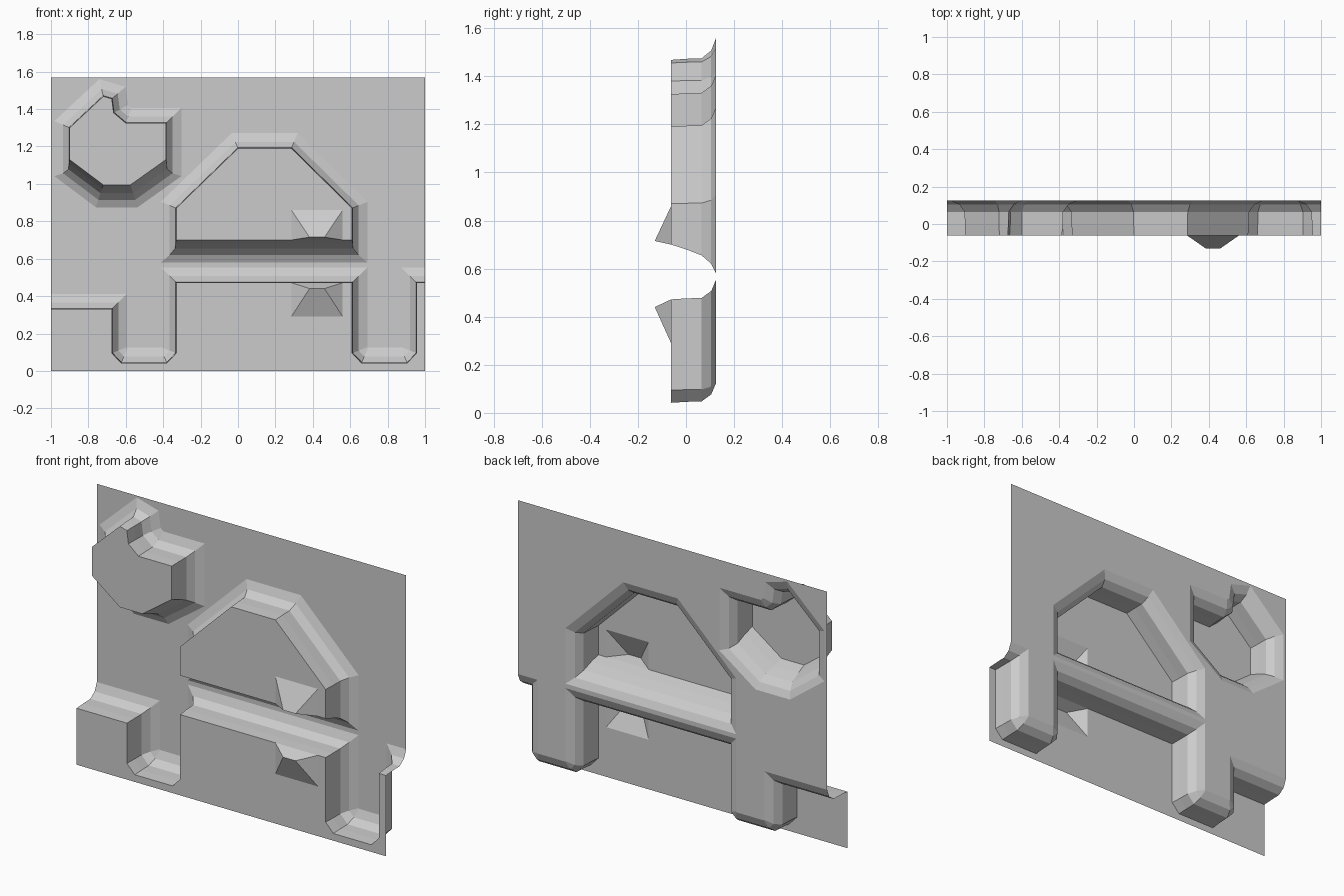
import bpy, bmesh
from mathutils import Vector
from mathutils.geometry import tessellate_polygon

if "Cube" in bpy.data.objects:
    bpy.data.objects.remove(bpy.data.objects["Cube"])

FRONT, BACK, TIP = -0.062, 0.125, -0.13
# wall section: depth, spread of ordinary sides, spread of undersides
SECTION = [(FRONT, 0.0, 0.0), (0.0, 0.004, 0.02), (0.065, 0.006, 0.045),
           (0.105, 0.035, 0.08), (BACK, 0.082, 0.12)]


def on_frame(a, b):
    return (abs(a[0]) == 1 and a[0] == b[0]) or (a[1] == 0 and b[1] == 0)


def spread(outline, side, under):
    """Move each edge outward, keeping edges on the panel border in place."""
    lines = []
    for i, a in enumerate(outline):
        b = outline[(i + 1) % len(outline)]
        n = Vector((b[1] - a[1], a[0] - b[0])).normalized()
        d = 0 if on_frame(a, b) else under if n.y < -0.3 else side
        lines.append((n, n.dot(Vector(a)) + d))
    pts = []
    for i in range(len(lines)):
        (n, c), (m, e) = lines[i - 1], lines[i]
        det = n.x * m.y - n.y * m.x
        pts.append(((c * m.y - n.y * e) / det, (n.x * e - c * m.x) / det))
    return pts


def add_flat(bm, loops, y):
    pts = [p for loop in loops for p in loop]
    verts = [bm.verts.new((p[0], y, p[1])) for p in pts]
    for t in tessellate_polygon([[Vector((p[0], p[1], 0)) for p in l] for l in loops]):
        if len(set(t)) == 3:
            bm.faces.new([verts[i] for i in t])


def finish(bm, name):
    bmesh.ops.remove_doubles(bm, verts=bm.verts, dist=0.0005)
    bmesh.ops.recalc_face_normals(bm, faces=bm.faces)
    if sum(f.normal.y * f.calc_area() for f in bm.faces) > 0:
        bmesh.ops.reverse_faces(bm, faces=bm.faces)
    me = bpy.data.meshes.new(name)
    bm.to_mesh(me)
    bm.free()
    bpy.context.collection.objects.link(bpy.data.objects.new(name, me))


def raised_part(name, outline, notch=(), notch_at=0, tip_z=0):
    """Open-backed relief: front cap, spreading wall and optional hollow bump."""
    bm = bmesh.new()
    add_flat(bm, [outline[:notch_at] + list(notch) + outline[notch_at:]], FRONT)
    rings = [[(x, y, z) for x, z in spread(outline, s, u)] for y, s, u in SECTION]
    for r, q in zip(rings, rings[1:]):
        for i in range(len(outline)):
            j = (i + 1) % len(outline)
            if not on_frame(outline[i], outline[j]):
                bm.faces.new([bm.verts.new(p) for p in (r[i], r[j], q[j], q[i])])
    if notch:
        a, b, c, d = [(x, FRONT, z) for x, z in notch]
        mid = (a[0] + d[0]) / 2
        s = 0.04 if a[0] > d[0] else -0.04
        p, q = (mid + s, TIP, tip_z), (mid - s, TIP, tip_z)
        for f in ((a, b, p), (b, c, q, p), (c, d, q), (d, a, p, q)):
            bm.faces.new([bm.verts.new(v) for v in f])
    finish(bm, name)
    return [(x, z) for x, y, z in rings[-1]]


# stepped lower relief with two sunken channels and a bump at its upper edge
lower = [(-1, 0), (1, 0), (1, .472), (.955, .472), (.955, .095), (.905, .042),
         (.66, .042), (.61, .095), (.61, .472), (-.33, .472), (-.33, .095),
         (-.38, .042), (-.625, .042), (-.675, .095), (-.675, .33), (-1, .33)]
lower_rim = raised_part("lower_relief", lower,
                        [(.56, .472), (.56, .29), (.285, .29), (.285, .472)], 9, .44)

# angular dome with a bump at its lower edge
dome = [(-.33, .70), (.61, .70), (.61, .87), (.285, 1.19), (0, 1.19), (-.33, .87)]
dome_rim = raised_part("dome_relief", dome,
                       [(.285, .70), (.285, .86), (.56, .86), (.56, .70)], 1, .715)

# small many-sided corner boss
boss = [(-.72, .995), (-.575, .995), (-.385, 1.13), (-.385, 1.325), (-.60, 1.325),
        (-.665, 1.38), (-.675, 1.455), (-.72, 1.468), (-.90, 1.30), (-.90, 1.13)]
boss_rim = raised_part("corner_boss", boss)

# backing panel: fills everything between the relief rims
panel = [(-1, 1.57)] + [lower_rim[-1]] + lower_rim[2:-1][::-1] + [(1, 1.57)]
bm = bmesh.new()
add_flat(bm, [panel, dome_rim, boss_rim], BACK)
finish(bm, "backing_panel")
